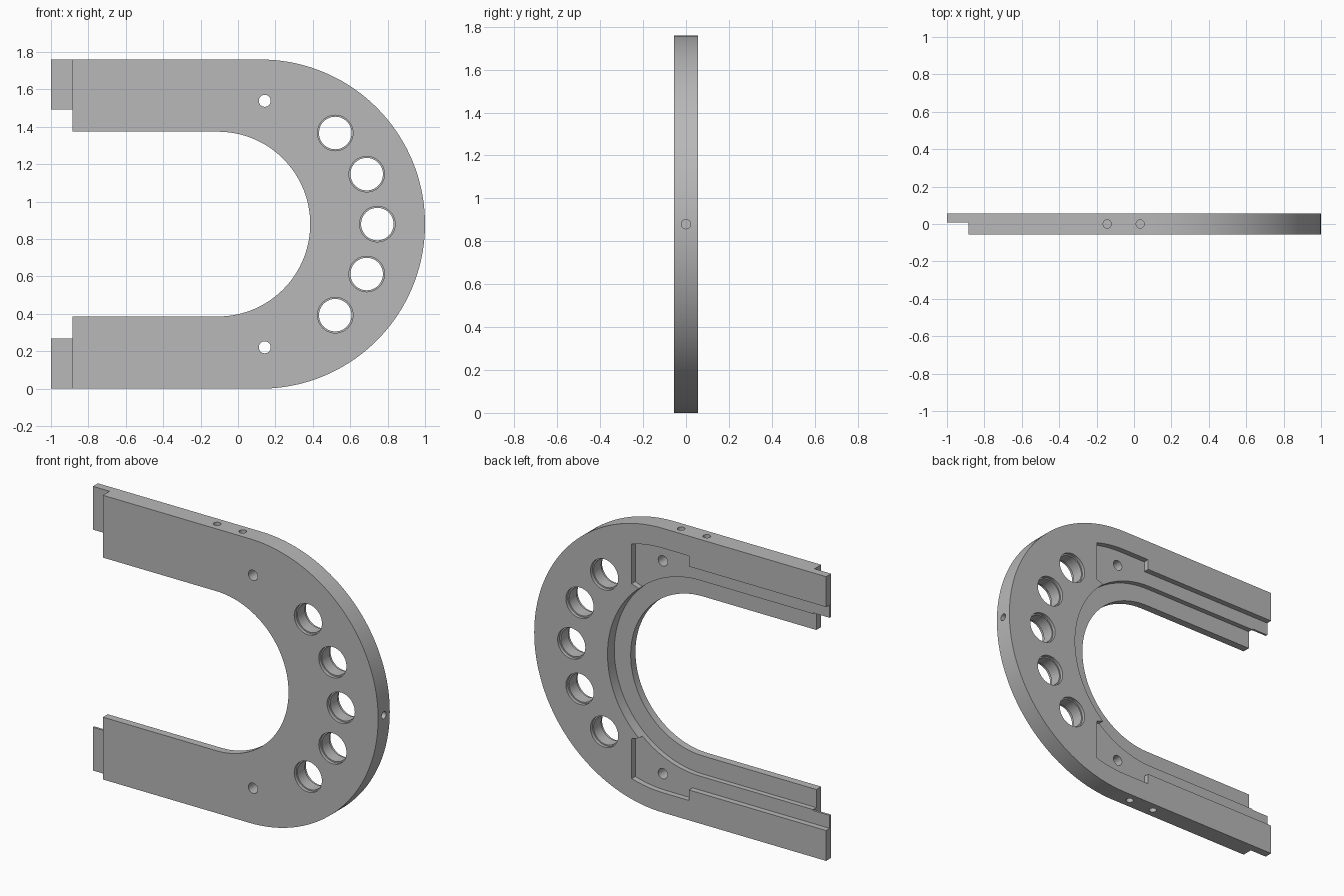
import bpy
import bmesh
from math import sin, cos, pi
from mathutils import Matrix, Vector

cube = bpy.data.objects.get("Cube")
if cube:
    bpy.data.objects.remove(cube, do_unlink=True)

MID = 0.88          # height of the mirror line between the arms
HALF = 0.057        # half of the plate thickness
FAR = 0.2           # overshoot for cutters
END = -0.886        # where the front layer of the arms stops
LIP_Y, LEDGE_Y, TAB_Y = -0.01, 0.022, 0.008

grey = bpy.data.materials.new("plain grey")
grey.use_nodes = True
colour = (0.48, 0.48, 0.48, 1)
grey.diffuse_color = colour
grey.node_tree.nodes["Principled BSDF"].inputs["Base Color"].default_value = colour


def finish(name, bm):
    bmesh.ops.recalc_face_normals(bm, faces=bm.faces)
    mesh = bpy.data.meshes.new(name)
    bm.to_mesh(mesh)
    bm.free()
    mesh.materials.append(grey)
    obj = bpy.data.objects.new(name, mesh)
    bpy.context.collection.objects.link(obj)
    return obj


def extrude(name, outline, y0, y1):
    """Prism over an (x, z) outline, running from y0 to y1."""
    bm = bmesh.new()
    face = bm.faces.new([bm.verts.new((x, y0, z)) for x, z in outline])
    new = bmesh.ops.extrude_face_region(bm, geom=[face])["geom"]
    verts = [v for v in new if isinstance(v, bmesh.types.BMVert)]
    bmesh.ops.translate(bm, verts=verts, vec=(0, y1 - y0, 0))
    return finish(name, bm)


def d_shape(x_end, cx, r, n=72):
    """Straight arms joined by a half circle."""
    arc = [(cx + r * sin(pi * i / n), MID + r * cos(pi * i / n)) for i in range(n + 1)]
    return [(x_end, MID + r)] + arc + [(x_end, MID - r)]


def box(name, x0, x1, z0, z1, y0, y1):
    return extrude(name, [(x0, z0), (x1, z0), (x1, z1), (x0, z1)], y0, y1)


def rod(name, centre, axis, r, length, n=40):
    bm = bmesh.new()
    turn = Vector((0, 0, 1)).rotation_difference(Vector(axis)).to_matrix().to_4x4()
    bmesh.ops.create_cone(bm, cap_ends=True, segments=n, radius1=r, radius2=r,
                          depth=length, matrix=Matrix.Translation(centre) @ turn)
    return finish(name, bm)


def mirrored(outline):
    return [(x, 2 * MID - z) for x, z in outline]


# Outer plate
plate = extrude("horseshoe_plate", d_shape(-1, 0.12, MID), -HALF, HALF)
cutters = []

# Inner opening and the stepped lip around it on the back
cutters.append(extrude("opening", d_shape(-1.3, -0.108, 0.494), -FAR, FAR))
cutters.append(extrude("lip_recess", d_shape(-1.25, -0.108, 0.606), LIP_Y, FAR))

# Thin tabs at the arm ends
cutters.append(box("tab_gap", -1.2, END, MID - 0.612, MID + 0.612, -FAR, FAR + 0.1))
cutters.append(box("tab_step", -1.15, END, -0.1, 1.9, -FAR - 0.1, TAB_Y))

# Shallow back pockets along the arms
arc = [(0.12 + 0.757 * sin(a), MID + 0.757 * cos(a))
       for a in [0.284 * i / 8 for i in range(9)]]
pocket = ([(-1.1, 1.3), (-1.1, 1.572), (-0.06, 1.572), (-0.06, 1.637)] + arc
          + [(0.332, 1.36), (0.275, 1.34), (-0.1, 1.3)])
for name, outline in (("upper_pocket", pocket), ("lower_pocket", mirrored(pocket))):
    cutters.append(extrude(name, outline, LEDGE_Y, FAR + 0.05))

# Five large holes with a shallow rim on both sides
for x, dz in ((0.52, 0.487), (0.688, 0.267), (0.745, 0), (0.688, -0.267), (0.52, -0.487)):
    z = MID + dz
    cutters.append(rod("large_hole", (x, 0, z), (0, 1, 0), 0.087, 0.5, 48))
    for side in (-1, 1):
        cutters.append(rod("hole_rim", (x, side * (HALF + 0.03), z), (0, 1, 0), 0.095, 0.1, 48))

# Small through holes and edge holes
for side in (-1, 1):
    cutters.append(rod("small_hole", (0.143, 0, MID + side * 0.659), (0, 1, 0), 0.032, 0.5))
    for x in (-0.143, 0.033):
        cutters.append(rod("edge_hole", (x, 0, MID + side * MID), (0, 0, 1), 0.022, 0.2, 24))
cutters.append(rod("end_hole", (1, 0, MID), (1, 0, 0), 0.022, 0.2, 24))

# Carve the plate
for cutter in cutters:
    cutter.hide_render = True
    mod = plate.modifiers.new(cutter.name, "BOOLEAN")
    mod.operation = "DIFFERENCE"
    mod.solver = "EXACT"
    mod.object = cutter
bpy.context.view_layer.update()
graph = bpy.context.evaluated_depsgraph_get()
carved = bpy.data.meshes.new_from_object(plate.evaluated_get(graph))
plate.modifiers.clear()
plate.data = carved
for cutter in cutters:
    bpy.data.objects.remove(cutter, do_unlink=True)
carved.materials.clear()
carved.materials.append(grey)
for poly in carved.polygons:
    poly.material_index = 0

# Smooth curved walls, sharp edges
bpy.ops.object.select_all(action="DESELECT")
plate.select_set(True)
bpy.context.view_layer.objects.active = plate
bpy.ops.object.shade_smooth_by_angle(angle=0.5)
